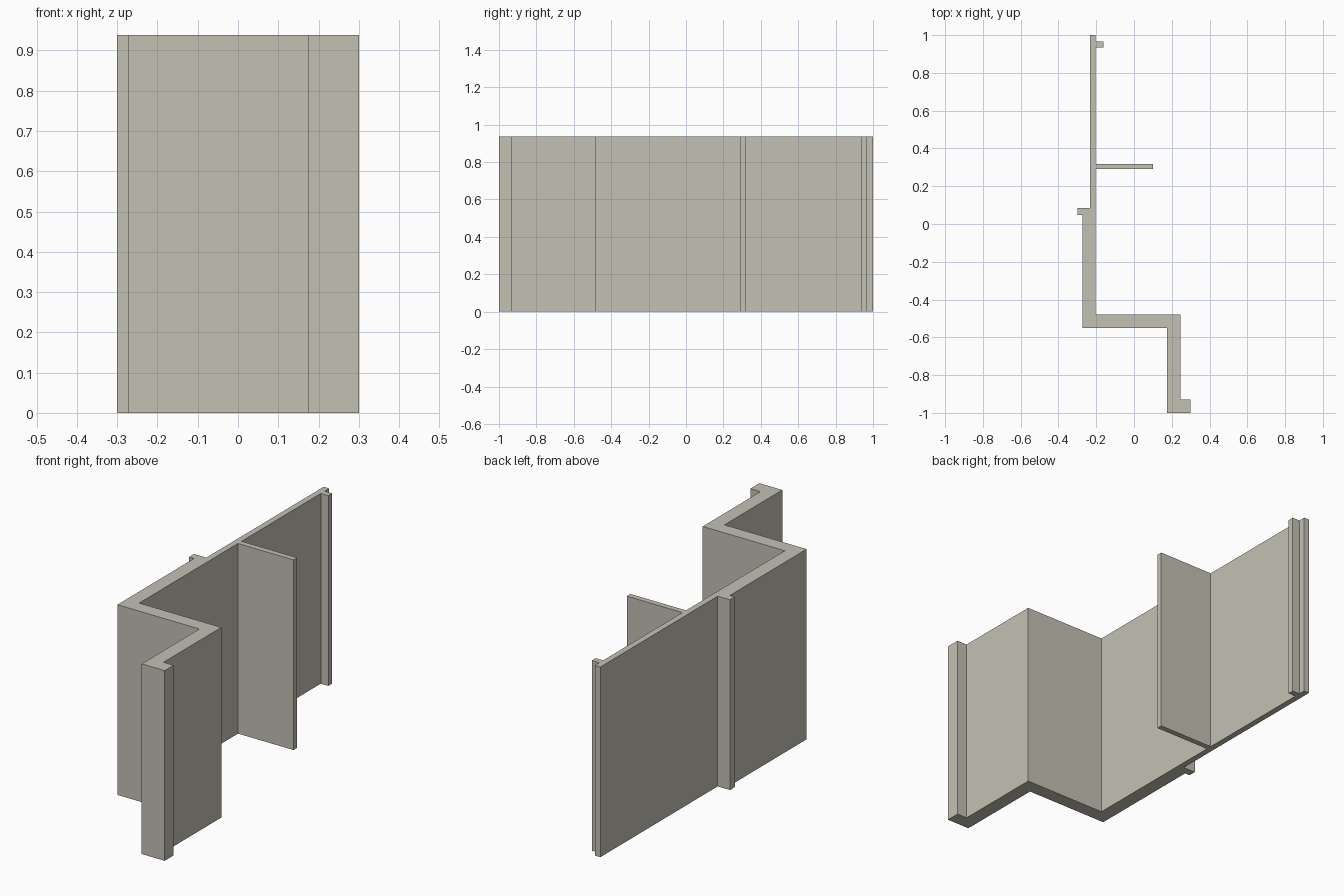
import bpy, bmesh

if "Cube" in bpy.data.objects:
    bpy.data.objects.remove(bpy.data.objects["Cube"])

HEIGHT = 0.938

# Cross-section of the extruded bar, counter-clockwise seen from above
profile = [
    (0.175, -1.0), (0.30, -1.0), (0.30, -0.93), (0.245, -0.93),      # front foot lip
    (0.245, -0.48), (-0.203, -0.48),                                 # stepped wall
    (-0.203, 0.29), (0.10, 0.29), (0.10, 0.318), (-0.203, 0.318),    # long fin
    (-0.203, 0.935), (-0.162, 0.935), (-0.162, 0.965), (-0.203, 0.965),  # small rib
    (-0.203, 1.0), (-0.233, 1.0),                                    # back end
    (-0.233, 0.086), (-0.30, 0.086), (-0.30, 0.048), (-0.273, 0.048),    # left hook
    (-0.273, -0.55), (0.175, -0.55),                                 # outer step
]

# Extrude the section straight up
bm = bmesh.new()
base = bm.faces.new([bm.verts.new((x, y, 0)) for x, y in profile])
result = bmesh.ops.extrude_face_region(bm, geom=[base], use_keep_orig=True)
top = [v for v in result["geom"] if isinstance(v, bmesh.types.BMVert)]
bmesh.ops.translate(bm, verts=top, vec=(0, 0, HEIGHT))
bmesh.ops.recalc_face_normals(bm, faces=bm.faces)

mesh = bpy.data.meshes.new("extruded_frame_profile")
bm.to_mesh(mesh)
bm.free()

# Warm grey finish
mat = bpy.data.materials.new("warm grey")
mat.diffuse_color = (0.552, 0.533, 0.456, 1)
mat.use_nodes = True
mat.node_tree.nodes["Principled BSDF"].inputs["Base Color"].default_value = mat.diffuse_color
mesh.materials.append(mat)

frame = bpy.data.objects.new("extruded_frame_profile", mesh)
bpy.context.collection.objects.link(frame)
